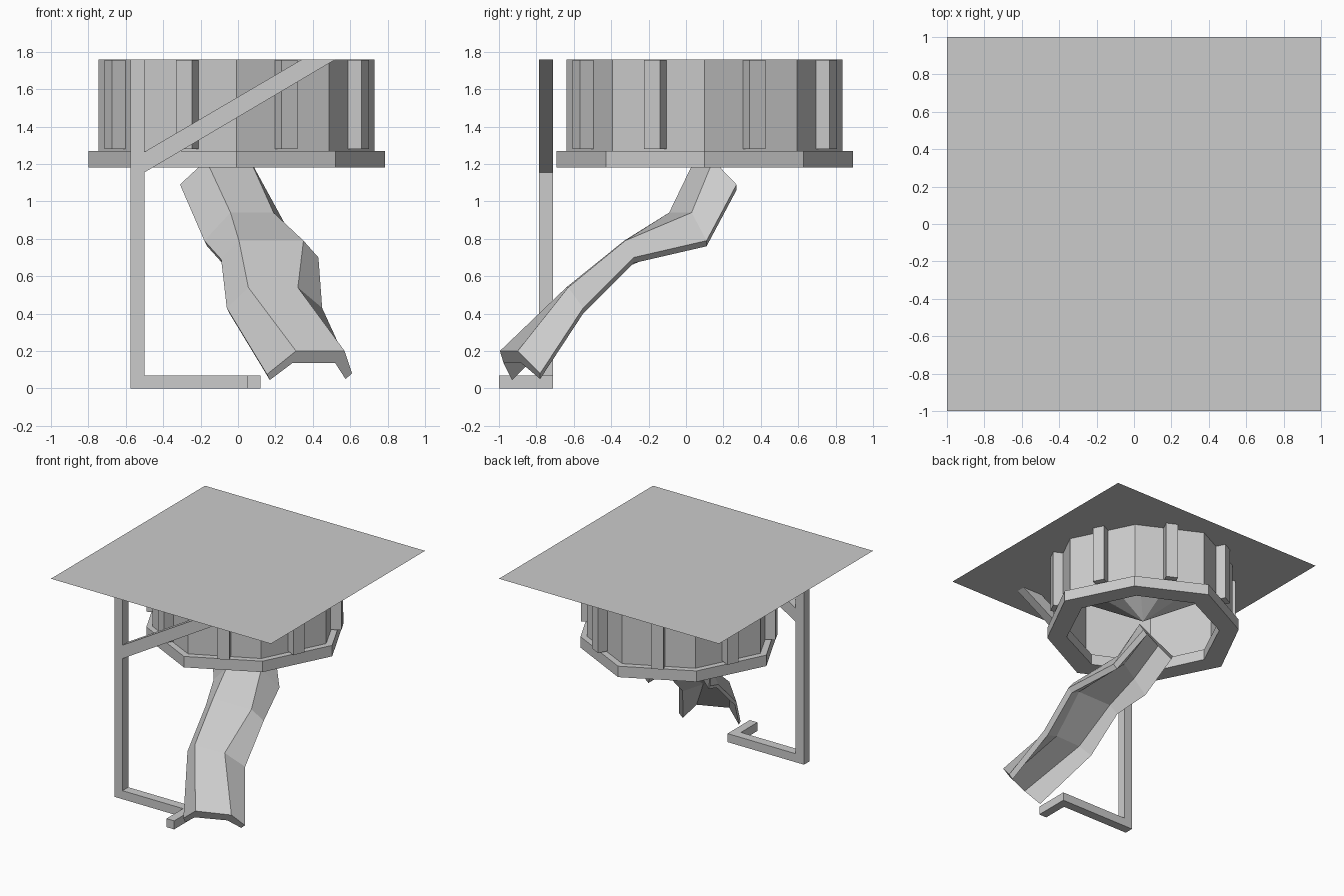
import bpy, math
from mathutils import Vector

if "Cube" in bpy.data.objects:
    bpy.data.objects.remove(bpy.data.objects["Cube"])

CX, CY = -0.007, 0.1


def make(name, verts, faces):
    me = bpy.data.meshes.new(name)
    me.from_pydata([tuple(v) for v in verts], [], faces)
    me.update()
    ob = bpy.data.objects.new(name, me)
    bpy.context.collection.objects.link(ob)
    return ob


def loft(name, loops, cap=True, close=False):
    """Skin a list of equal closed loops, with caps or joined end to start."""
    n, m = len(loops[0]), len(loops)
    faces = []
    for i in range(m if close else m - 1):
        a, b = i * n, (i + 1) % m * n
        faces += [(a + j, a + (j + 1) % n, b + (j + 1) % n, b + j) for j in range(n)]
    if cap and not close:
        faces += [tuple(reversed(range(n))), tuple(range((m - 1) * n, m * n))]
    return make(name, [v for l in loops for v in l], faces)


def octagon(r, d, z):
    """Octagon with corners on the axes (r) and on the diagonals (d, d)."""
    pts = [(r, 0), (d, d), (0, r), (-d, d), (-r, 0), (-d, -d), (0, -r), (d, -d)]
    return [(CX + x, CY + y, z) for x, y in pts]


def octa_tube(name, outer, inner, z0, z1):
    return loft(name, [octagon(*outer, z0), octagon(*outer, z1),
                       octagon(*inner, z1), octagon(*inner, z0)], close=True)


def bar(name, xz, y0, y1):
    """Flat outline in the front view, extruded in depth."""
    return loft(name, [[(x, y1, z) for x, z in xz], [(x, y0, z) for x, z in xz]])


# Flat square board on top
make("top_board", [(-1, -1, 1.76), (1, -1, 1.76), (1, 1, 1.76), (-1, 1, 1.76)], [(0, 1, 2, 3)])

# Eight sided drum, its lower rim and the inverted cone inside
octa_tube("drum_wall", (0.738, 0.493), (0.69, 0.46), 1.25, 1.758)
octa_tube("drum_rim", (0.793, 0.527), (0.62, 0.42), 1.18, 1.27)
make("inner_cone", octagon(0.7, 0.47, 1.757) + [(CX, CY, 1.29)],
     [((i + 1) % 8, i, 8) for i in range(8)])

# One rib in the middle of each drum facet
corners = octagon(0.738, 0.493, 0)
for i in range(8):
    a, b = Vector(corners[i]), Vector(corners[(i + 1) % 8])
    t = (b - a).normalized()
    n = Vector((t.y, -t.x, 0))
    m = (a + b) / 2
    loop = [m + t * s * 0.047 + n * o for s, o in ((-1, -0.02), (-1, 0.08), (1, 0.08), (1, -0.02))]
    loft(f"drum_rib_{i + 1}", [[v + Vector((0, 0, z)) for v in loop] for z in (1.28, 1.757)])

# Square-section frame: post with foot, forward foot and slanted brace
Y0, Y1 = -0.785, -0.71
bar("post_and_foot", [(-0.575, 0), (0.12, 0), (0.12, 0.07), (-0.5, 0.07),
                      (-0.5, 1.758), (-0.575, 1.758)], Y0, Y1)
bar("forward_foot", [(0.05, 0), (0.12, 0), (0.12, 0.07), (0.05, 0.07)], -1.0, Y0)
bar("slanted_brace", [(-0.5, 1.155), (0.52, 1.758), (0.34, 1.758), (-0.5, 1.265)], Y0, Y1)

# Bent chute: left tip, left crest, right crest, right tip at each station
stations = [
    [(-0.31, 0.10, 1.09), (-0.17, 0.045, 1.22), (0.065, 0.145, 1.22), (0.13, 0.27, 1.09)],
    [(-0.18, -0.06, 0.79), (-0.04, -0.09, 0.94), (0.19, 0.03, 0.94), (0.30, 0.11, 0.79)],
    [(-0.09, -0.29, 0.69), (0.005, -0.33, 0.79), (0.35, -0.325, 0.79), (0.43, -0.28, 0.70)],
    [(-0.06, -0.57, 0.43), (0.055, -0.64, 0.54), (0.32, -0.63, 0.54), (0.45, -0.55, 0.43)],
    [(0.155, -0.93, 0.075), (0.31, -0.995, 0.20), (0.57, -0.90, 0.20), (0.61, -0.78, 0.08)],
]
under = [(0.015, 0, -0.03), (-0.02, 0.02, -0.065), (-0.05, 0.02, -0.065), (-0.035, 0, -0.03)]
loops = []
for s in stations:
    low = [Vector(p) + Vector(o) for p, o in zip(s, under)]
    loops.append([Vector(p) for p in s] + low[::-1])
loft("bent_chute", loops)

# Consistent outward normals on the closed parts
import bmesh
for ob in bpy.data.objects:
    if ob.name not in ("top_board", "inner_cone"):
        bm = bmesh.new()
        bm.from_mesh(ob.data)
        bmesh.ops.recalc_face_normals(bm, faces=bm.faces)
        bm.to_mesh(ob.data)
        bm.free()
